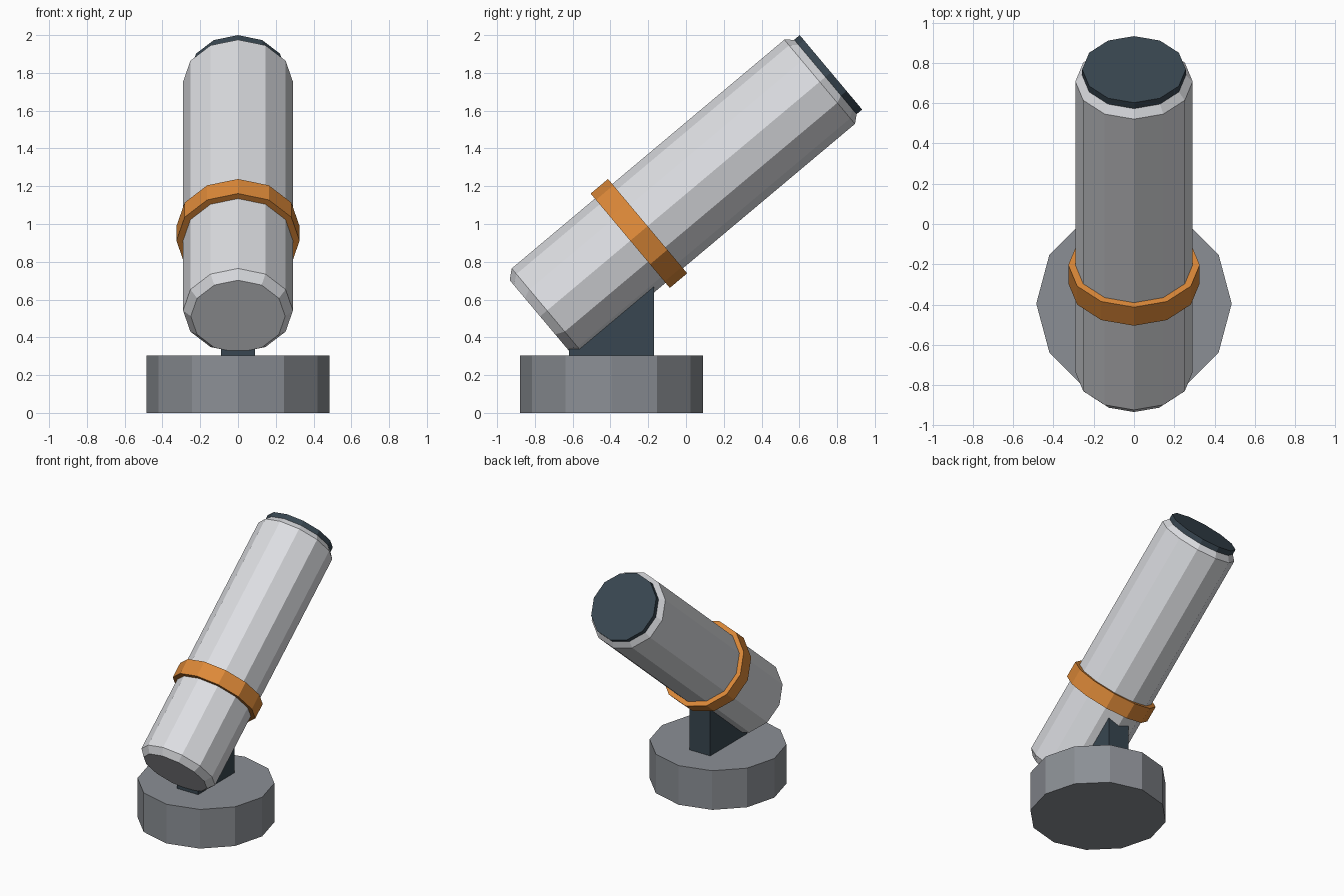
import bpy, bmesh, math
from mathutils import Matrix, Vector

cube = bpy.data.objects.get("Cube")
if cube:
    bpy.data.objects.remove(cube, do_unlink=True)

SIDES = 12
TILT = math.radians(-50)


def material(name, rgb):
    mat = bpy.data.materials.new(name)
    mat.use_nodes = True
    mat.diffuse_color = (*rgb, 1)
    bsdf = next(n for n in mat.node_tree.nodes if n.type == 'BSDF_PRINCIPLED')
    bsdf.inputs["Base Color"].default_value = (*rgb, 1)
    return mat


def add_object(name, bm, mat, matrix):
    bmesh.ops.recalc_face_normals(bm, faces=bm.faces)
    mesh = bpy.data.meshes.new(name)
    bm.to_mesh(mesh)
    bm.free()
    mesh.materials.append(mat)
    obj = bpy.data.objects.new(name, mesh)
    obj.matrix_world = matrix
    bpy.context.collection.objects.link(obj)
    return obj


def turned(name, profile, mat, matrix):
    """Closed solid of revolution from (radius, height) pairs, with flat ends."""
    bm = bmesh.new()
    rings = []
    for radius, height in profile:
        angles = [2 * math.pi * i / SIDES for i in range(SIDES)]
        rings.append([bm.verts.new((radius * math.cos(a), radius * math.sin(a), height))
                      for a in angles])
    for low, high in zip(rings, rings[1:]):
        for i in range(SIDES):
            j = (i + 1) % SIDES
            bm.faces.new((low[i], low[j], high[j], high[i]))
    bm.faces.new(rings[0])
    bm.faces.new(rings[-1])
    return add_object(name, bm, mat, matrix)


def box(name, low, high, mat):
    low, high = Vector(low), Vector(high)
    bm = bmesh.new()
    bmesh.ops.create_cube(bm, size=1)
    bmesh.ops.scale(bm, vec=high - low, verts=bm.verts)
    return add_object(name, bm, mat, Matrix.Translation((low + high) / 2))


light_grey = material("light grey", (0.72, 0.73, 0.76))
mid_grey = material("mid grey", (0.26, 0.275, 0.30))
orange = material("orange", (0.72, 0.25, 0.04))
dark_slate = material("dark slate", (0.04, 0.062, 0.082))

# Base and mounting block
turned("base", [(0.485, 0), (0.485, 0.305)], mid_grey, Matrix.Translation((0, -0.395, 0)))
box("mount_block", (-0.09, -0.62, 0.28), (0.09, -0.17, 0.74), dark_slate)

# Tilted tube with chamfered ends, its band and its end cap
axis = Matrix.Translation((0, -0.571, 0.68)) @ Matrix.Rotation(TILT, 4, 'X')
turned("tube", [(0.25, -0.263), (0.291, -0.215), (0.291, 1.669), (0.25, 1.717)],
       light_grey, axis)
turned("band", [(0.326, 0.36), (0.326, 0.48)], orange, axis)
turned("end_cap", [(0.257, 1.70), (0.257, 1.747)], dark_slate, axis)
